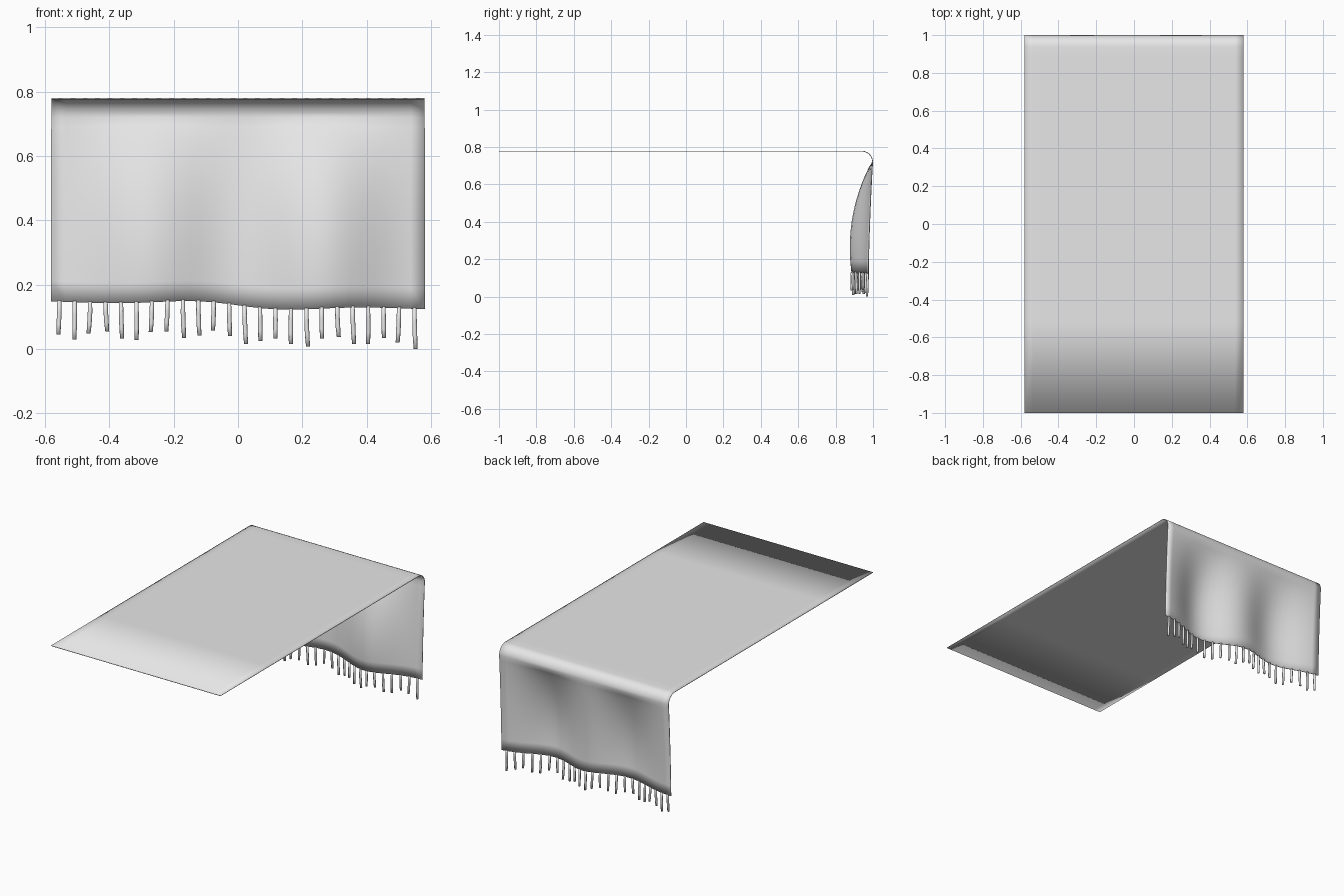
import bpy, bmesh, math, random
from mathutils import Vector, Matrix

if "Cube" in bpy.data.objects:
    bpy.data.objects.remove(bpy.data.objects["Cube"])

random.seed(4)
HALF_W, TOP, R, THICK = 0.58, 0.78, 0.06, 0.004

cloth = bpy.data.materials.new("plain_grey_cloth")
cloth.diffuse_color = (0.8, 0.8, 0.8, 1)
cloth.use_nodes = True
cloth.node_tree.nodes["Principled BSDF"].inputs["Base Color"].default_value = cloth.diffuse_color


def add_object(name, bm):
    mesh = bpy.data.meshes.new(name)
    bm.to_mesh(mesh)
    bm.free()
    mesh.materials.append(cloth)
    for p in mesh.polygons:
        p.use_smooth = True
    obj = bpy.data.objects.new(name, mesh)
    bpy.context.collection.objects.link(obj)
    return obj


def hem_height(x):
    return 0.136 - 0.022 * x - 0.012 * math.sin(x * math.tau / 0.66) * math.exp(-(x / 0.35) ** 2)


def drape_point(x, v):
    """Hanging end of the cloth: v runs from 0 at the bend to 1 at the hem."""
    z0 = TOP - R
    z = z0 + (hem_height(x) - z0) * v
    folds = math.exp(-((x - 0.26) / 0.19) ** 2) + 0.8 * math.exp(-((x + 0.27) / 0.19) ** 2)
    depth = 0.107 * math.sin(math.pi / 2 * (v / 0.72) ** 0.85)
    return Vector((x, 1 - 0.018 * v - depth * folds, z))


# Cloth runner: flat top, rounded bend, folded hanging end
inner = HALF_W - 0.045
columns = [-HALF_W] + [-inner + 2 * inner * i / 28 for i in range(29)] + [HALF_W]
flat_rows = [-1, -0.52, -0.04, 0.44, 0.88]
bend_steps = 6
drape_rows = [0.05, 0.11, 0.18, 0.26, 0.35, 0.44, 0.53, 0.62, 0.71, 0.8, 0.89, 1.0]

bm = bmesh.new()
rows = []
for y in flat_rows:
    rows.append([bm.verts.new((x, y, TOP)) for x in columns])
for k in range(bend_steps + 1):
    a = math.pi / 2 * k / bend_steps
    y, z = 1 - R + R * math.sin(a), TOP - R + R * math.cos(a)
    rows.append([bm.verts.new((x, y, z)) for x in columns])
for v in drape_rows:
    rows.append([bm.verts.new(drape_point(x, v)) for x in columns])
for a, b in zip(rows, rows[1:]):
    for j in range(len(columns) - 1):
        bm.faces.new((a[j], a[j + 1], b[j + 1], b[j]))
runner = add_object("cloth_runner", bm)
solid = runner.modifiers.new("thickness", 'SOLIDIFY')
solid.thickness = THICK
solid.offset = -1

# Fringe: slim tapered strands of uneven length along the hem
tips = [0.045, 0.03, 0.048, 0.055, 0.033, 0.028, 0.053, 0.055, 0.035, 0.042, 0.058, 0.04,
        0.015, 0.025, 0.033, 0.015, 0.008, 0.033, 0.038, 0.015, 0.015, 0.035, 0.02, 0.0]
bm = bmesh.new()
for i, tip in enumerate(tips):
    x = -0.553 + 1.103 * i / (len(tips) - 1)
    start = drape_point(x, 1) + Vector((-0.002, -THICK / 2, 0.004))
    lean_x, lean_y = random.uniform(-0.006, 0.006), random.uniform(-0.004, 0.004)
    rings = []
    for t in (0, 0.35, 0.7, 1):
        c = Vector((start.x + lean_x * t * t, start.y + lean_y * t, start.z + (tip - start.z) * t))
        r = 0.0062 + 0.001 * math.sin(math.pi * t)
        rings.append([bm.verts.new(c + Vector((r * math.cos(k * math.tau / 8),
                                               r * math.sin(k * math.tau / 8), 0))) for k in range(8)])
    for a, b in zip(rings, rings[1:]):
        for k in range(8):
            n = (k + 1) % 8
            bm.faces.new((a[k], b[k], b[n], a[n]))
    bm.faces.new(rings[0])
    bm.faces.new(rings[-1][::-1])
add_object("fringe", bm)
